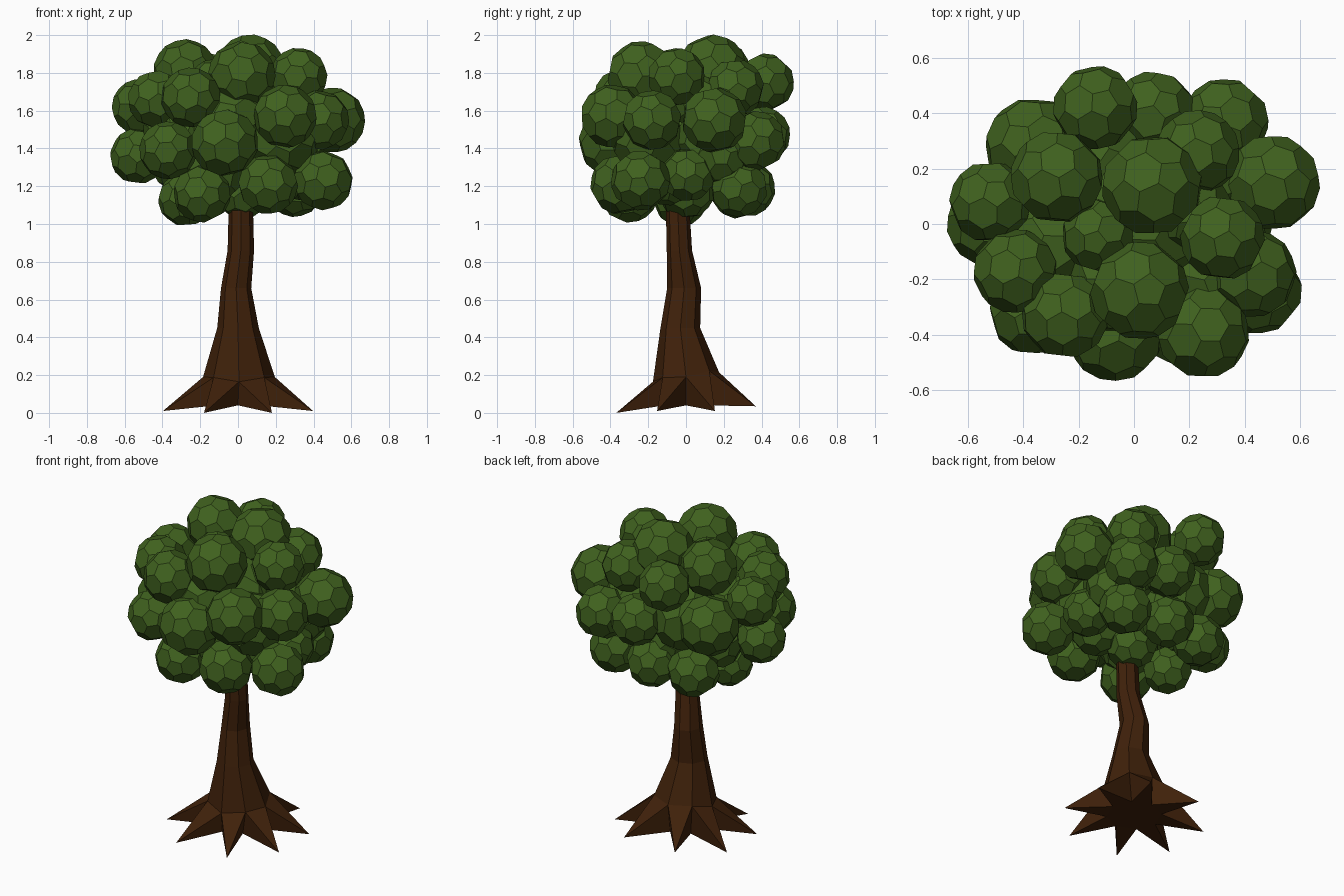
import bpy, bmesh, math, random
from mathutils import Vector, Euler

if "Cube" in bpy.data.objects:
    bpy.data.objects.remove(bpy.data.objects["Cube"])

random.seed(4)


def material(name, rgb):
    m = bpy.data.materials.new(name)
    m.diffuse_color = (*rgb, 1)
    m.use_nodes = True
    m.node_tree.nodes["Principled BSDF"].inputs["Base Color"].default_value = m.diffuse_color
    return m


def make_object(name, bm, mat):
    bmesh.ops.recalc_face_normals(bm, faces=bm.faces)
    me = bpy.data.meshes.new(name)
    bm.to_mesh(me)
    bm.free()
    me.materials.append(mat)
    ob = bpy.data.objects.new(name, me)
    bpy.context.collection.objects.link(ob)
    return ob


bark = material("bark brown", (0.050, 0.015, 0.003))
leaf = material("leaf green", (0.050, 0.119, 0.013))

# Trunk: bent eight-sided tube (z, centre x, centre y, radius x, radius y)
SIDES = 8
rings = [(0.04, 0, 0, 0.16, 0.16), (0.19, 0.005, 0, 0.19, 0.175),
         (0.45, 0, -0.03, 0.11, 0.105), (0.66, -0.01, -0.01, 0.08, 0.09),
         (0.86, 0.015, -0.035, 0.07, 0.067), (1.06, 0.015, -0.043, 0.065, 0.063),
         (1.3, 0.015, -0.03, 0.05, 0.05)]
bm = bmesh.new()
loops = []
for z, cx, cy, rx, ry in rings:
    loops.append([bm.verts.new((cx + rx * math.cos(k * math.tau / SIDES),
                                cy + ry * math.sin(k * math.tau / SIDES), z))
                  for k in range(SIDES)])
for k, v in enumerate(loops[1]):
    v.co.z += 0.025 * math.sin(k * math.tau / SIDES) + (0.015 if k % 2 else 0)
for a, b in zip(loops[1:], loops[2:]):
    for k in range(SIDES):
        n = (k + 1) % SIDES
        bm.faces.new((a[k], a[n], b[n], b[k]))
bm.faces.new(loops[-1])

# Roots: one pointed spike from each side of the trunk foot
low, top = loops[0], loops[1]
for k in range(SIDES):
    n = (k + 1) % SIDES
    a = (k + 0.5) * math.tau / SIDES
    y = 0.40 * math.sin(a)
    tip = bm.verts.new(((0.43 if abs(y) < 0.3 else 0.47) * math.cos(a), y,
                        0.035 if y > 0.3 else (0 if y < -0.3 else 0.01)))
    bm.faces.new((top[k], tip, top[n]))
    bm.faces.new((low[k], tip, top[k]))
    bm.faces.new((low[n], top[n], tip))
    bm.faces.new((low[k], low[n], tip))
bm.faces.new(low)
make_object("trunk", bm, bark)

# Unit leaf ball: icosahedron with cut corners, pentagons and hexagons
ball = bmesh.new()
bmesh.ops.create_icosphere(ball, subdivisions=1, radius=1)
edge_length = next(iter(ball.edges)).calc_length()
bmesh.ops.bevel(ball, geom=ball.verts[:], offset=edge_length / 3, offset_type='OFFSET',
                segments=1, affect='VERTICES')
for v in ball.verts:
    v.co.normalize()


def add_ball(bm, centre, r):
    rot = Euler([random.uniform(0, math.tau) for _ in range(3)]).to_matrix()
    copy = {v: bm.verts.new(rot @ v.co * r * 1.025 + Vector(centre)) for v in ball.verts}
    for f in ball.faces:
        bm.faces.new([copy[v] for v in f.verts])


# Crown: leaf balls in tiers (x, y, z, radius)
upper = [(.065, .14, 1.82, .18), (-.28, .17, 1.81, .165), (-.14, .42, 1.75, .15),
         (.23, .26, 1.72, .15), (.32, -.05, 1.78, .15), (.02, -.24, 1.79, .175),
         (-.25, -.33, 1.67, .155), (-.43, -.17, 1.66, .15), (-.52, .08, 1.62, .145),
         (-.13, -.04, 1.74, .13)]
middle = [(.5, .15, 1.55, .17), (.25, -.39, 1.57, .165), (.43, -.18, 1.55, .155),
          (.33, .37, 1.44, .155), (.07, .40, 1.47, .15), (-.36, .28, 1.5, .175),
          (-.07, -.39, 1.43, .175), (-.37, -.32, 1.39, .15), (-.53, 0, 1.36, .145)]
lower = [(.45, -.24, 1.23, .155), (.16, -.35, 1.21, .155), (-.19, -.3, 1.16, .15),
         (-.28, -.03, 1.13, .14), (-.25, .28, 1.18, .15), (.01, .32, 1.19, .15),
         (.3, .28, 1.19, .15), (.36, .01, 1.26, .14), (.02, 0, 1.18, .15)]
# Inner balls close the gaps between the outer ones
inner = [(0, 0, 1.5, .28), (.24, -.2, 1.45, .19), (.25, .15, 1.45, .2),
         (-.3, -.08, 1.48, .2), (-.15, .22, 1.48, .2), (-.05, -.2, 1.55, .2),
         (.2, -.1, 1.25, .15), (-.3, .12, 1.33, .16), (-.12, -.18, 1.28, .16),
         (.32, .18, 1.36, .15), (-.03, .2, 1.3, .16), (.2, .05, 1.65, .15)]
for name, tier in (("upper_leaves", upper), ("middle_leaves", middle),
                   ("lower_leaves", lower), ("inner_leaves", inner)):
    bm = bmesh.new()
    for x, y, z, r in tier:
        add_ball(bm, (x, y, z), r)
    make_object(name, bm, leaf)
ball.free()
